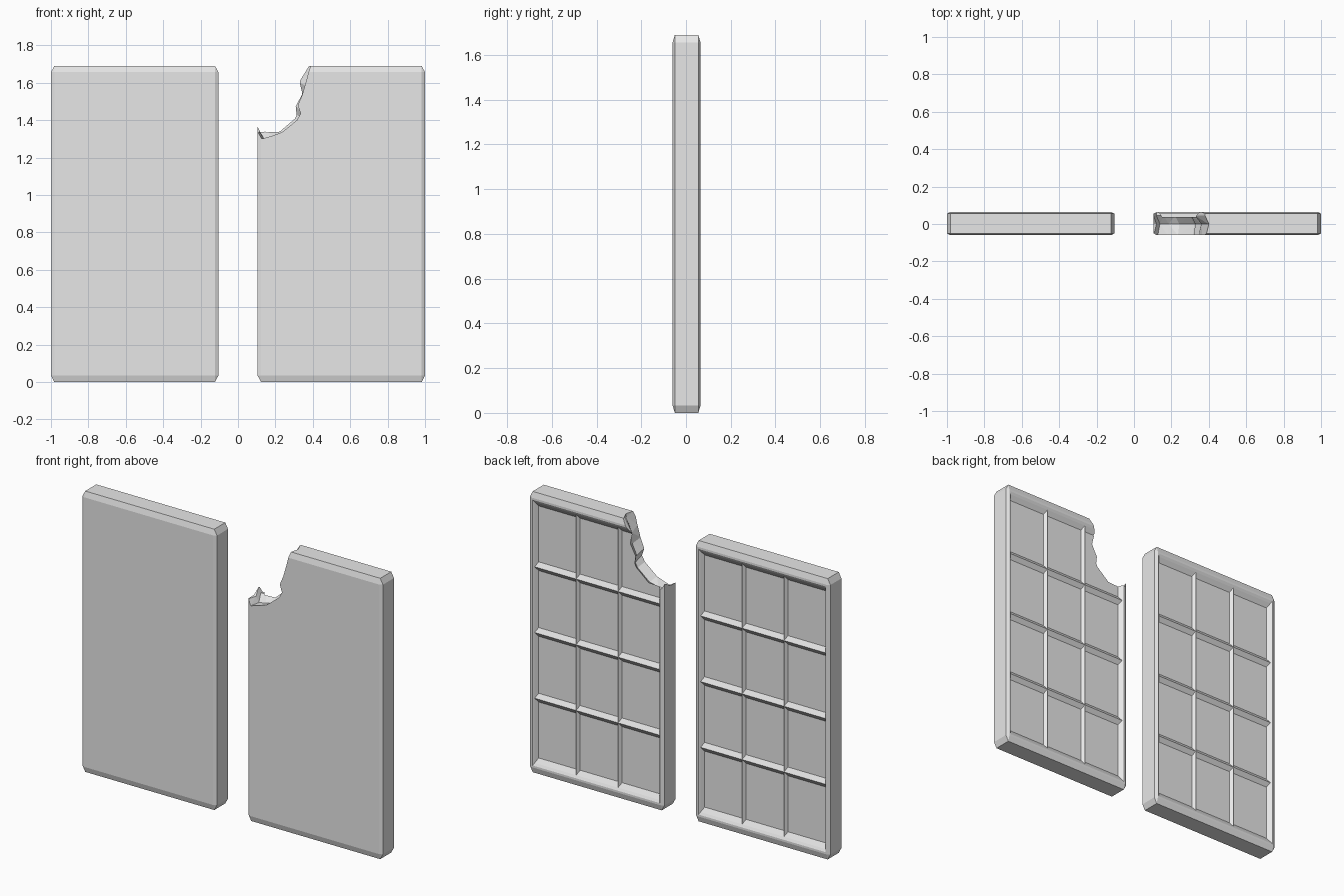
import bpy, bmesh
from mathutils import Vector

if "Cube" in bpy.data.objects:
    bpy.data.objects.remove(bpy.data.objects["Cube"])

W, D, H = 0.895, 0.125, 1.69      # bar width, thickness, height
Y_MID = 0.0025

grey = bpy.data.materials.new("plain_grey")
grey.diffuse_color = (0.8, 0.8, 0.8, 1)
grey.use_nodes = True
grey.node_tree.nodes["Principled BSDF"].inputs["Base Color"].default_value = grey.diffuse_color


def add_object(name, bm):
    bmesh.ops.recalc_face_normals(bm, faces=bm.faces)
    me = bpy.data.meshes.new(name)
    bm.to_mesh(me)
    bm.free()
    me.materials.append(grey)
    ob = bpy.data.objects.new(name, me)
    bpy.context.collection.objects.link(ob)
    return ob


def make_bar(name, x):
    """Chamfered slab with a 3 x 4 grid of sunken, sloped cells on the back."""
    bm = bmesh.new()
    bmesh.ops.create_cube(bm, size=1)
    bmesh.ops.scale(bm, vec=(1, 2 * D, 1), verts=bm.verts)
    bmesh.ops.bevel(bm, geom=bm.edges[:], offset=0.02, segments=1,
                    profile=0.5, affect='EDGES')
    bm.normal_update()
    back = max(bm.faces, key=lambda f: f.calc_center_median().y)
    # flat rim, then a sloped step
    bmesh.ops.inset_region(bm, faces=[back], thickness=0.01)
    bmesh.ops.inset_region(bm, faces=[back], thickness=0.012, depth=-0.016)
    # split the sunken panel into cells
    level = back.calc_center_median().y
    cuts = [((i / 3 - 0.5) * 0.936, (1, 0, 0)) for i in (1, 2)]
    cuts += [((i / 4 - 0.5) * 0.936, (0, 0, 1)) for i in (1, 2, 3)]

    def panel():
        return [f for f in bm.faces if f.normal.y > 0.99
                and abs(f.calc_center_median().y - level) < 1e-4]

    for off, n in cuts:
        fs = panel()
        geom = fs + list({e for f in fs for e in f.edges}) + list({v for f in fs for v in f.verts})
        bmesh.ops.bisect_plane(bm, geom=geom, plane_co=Vector(n) * off, plane_no=n)
        bm.normal_update()
    bmesh.ops.inset_individual(bm, faces=panel(), thickness=0.022, depth=-0.038)
    bmesh.ops.scale(bm, vec=(W, 0.5, H), verts=bm.verts)
    bmesh.ops.translate(bm, vec=(x, Y_MID, H / 2), verts=bm.verts)
    return add_object(name, bm)


def make_bite():
    """Ragged cutter lofted through front, middle and back outlines."""
    front = [(0.05, 1.36), (0.105, 1.335), (0.127, 1.30), (0.18, 1.315),
             (0.235, 1.335), (0.315, 1.40), (0.335, 1.435), (0.32, 1.48),
             (0.345, 1.54), (0.365, 1.61), (0.385, 1.69), (0.395, 1.75)]
    back = [(0.05, 1.37), (0.105, 1.365), (0.12, 1.335), (0.16, 1.34),
            (0.22, 1.342), (0.30, 1.41), (0.31, 1.43), (0.305, 1.475),
            (0.34, 1.54), (0.325, 1.60), (0.38, 1.69), (0.39, 1.75)]
    middle = [((a + c) / 2 + 0.015, (b + d) / 2 - 0.018)
              for (a, b), (c, d) in zip(front, back)]
    layers = [(-0.1, front), (-0.061, front), (0.0, middle), (0.045, back), (0.1, back)]
    bm = bmesh.new()
    rings = [[bm.verts.new((px, y, pz)) for px, pz in pts + [(0.05, 1.75)]]
             for y, pts in layers]
    n = len(rings[0])
    for r, s in zip(rings, rings[1:]):
        for i in range(n):
            j = (i + 1) % n
            bm.faces.new((r[i], r[j], s[j], s[i]))
    bm.faces.new(rings[0])
    bm.faces.new(rings[-1])
    bmesh.ops.triangulate(bm, faces=bm.faces[:])
    return add_object("bite_cutter", bm)


whole = make_bar("whole_bar", -1 + W / 2)
bitten = make_bar("bitten_bar", 1 - W / 2)

# bite out of the upper inner corner
bite = make_bite()
mod = bitten.modifiers.new("bite", 'BOOLEAN')
mod.operation = 'DIFFERENCE'
mod.solver = 'EXACT'
mod.object = bite
bpy.context.view_layer.objects.active = bitten
bitten.select_set(True)
bpy.ops.object.modifier_apply(modifier=mod.name)
bpy.data.objects.remove(bite)
